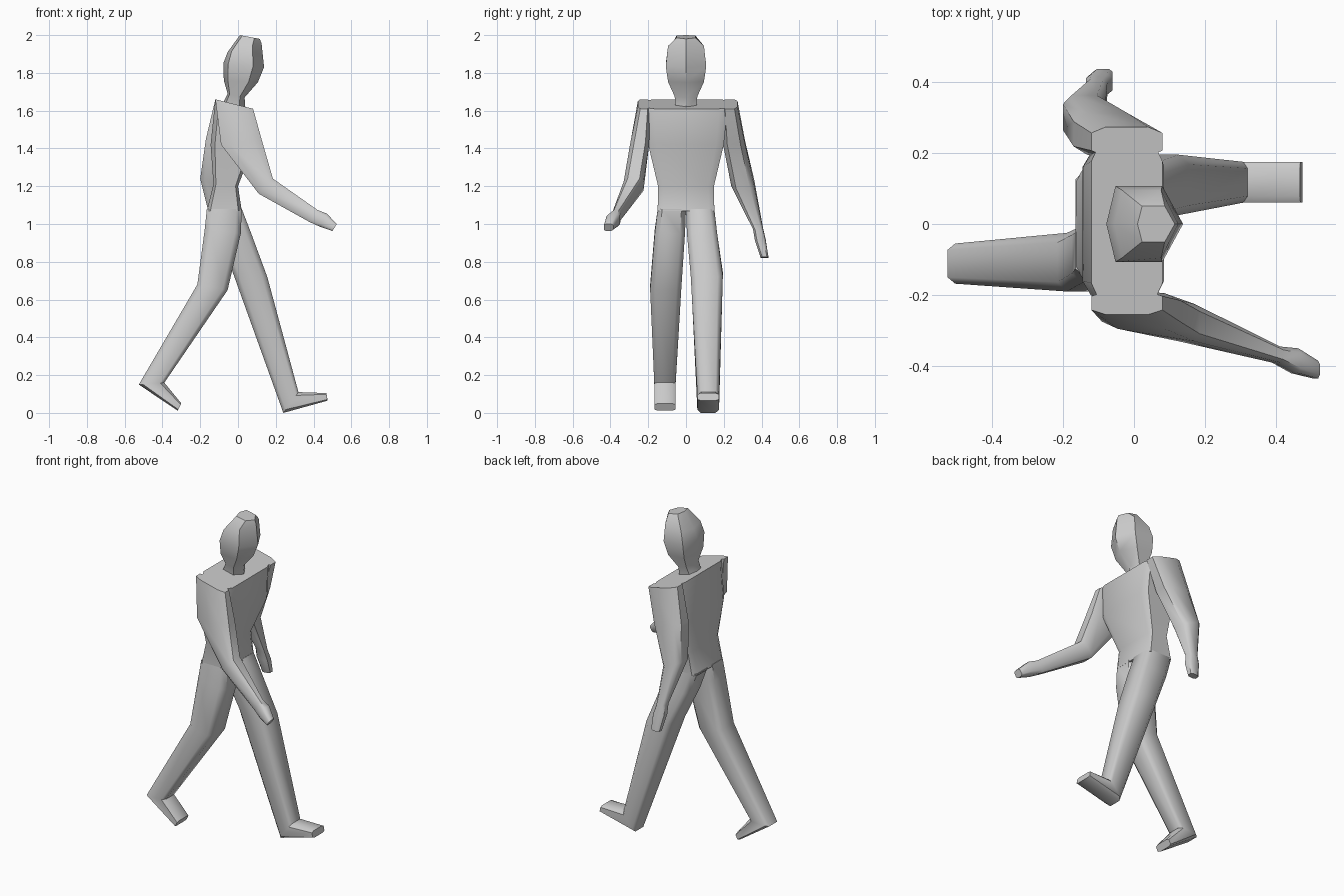
import bpy, bmesh

# octagon (corner-cut rectangle) and hexagon cross-sections: u = back to front, v = across
def octagon(c):
    return [(c, 0), (1 - c, 0), (1, c), (1, 1 - c), (1 - c, 1), (c, 1), (0, 1 - c), (0, c)]

HEXAGON = [(0.12, 0), (0.73, 0), (1, 0.5), (0.73, 1), (0.12, 1), (0, 0.5)]

# each station: back x, back z, front x, front z, y min, y max
def loft(name, stations, section, angle=50):
    bm = bmesh.new()
    rings = []
    for bx, bz, fx, fz, y0, y1 in stations:
        rings.append([bm.verts.new((bx + (fx - bx) * u, y0 + (y1 - y0) * v, bz + (fz - bz) * u))
                      for u, v in section])
    n = len(section)
    for a, b in zip(rings, rings[1:]):
        for i in range(n):
            j = (i + 1) % n
            bm.faces.new((a[i], a[j], b[j], b[i]))
    bm.faces.new(rings[0])
    bm.faces.new(rings[-1])
    bmesh.ops.recalc_face_normals(bm, faces=bm.faces)
    mesh = bpy.data.meshes.new(name)
    bm.to_mesh(mesh)
    bm.free()
    ob = bpy.data.objects.new(name, mesh)
    bpy.context.collection.objects.link(ob)
    bpy.ops.object.select_all(action='DESELECT')
    ob.select_set(True)
    bpy.context.view_layer.objects.active = ob
    bpy.ops.object.shade_smooth_by_angle(angle=angle * 3.14159 / 180)
    return ob

# torso with sloping shoulder plate
loft("torso", [
    (-0.12, 1.66, 0.08, 1.61, -0.21, 0.22),
    (-0.145, 1.42, 0.085, 1.42, -0.2, 0.2),
    (-0.13, 1.21, 0.0, 1.20, -0.148, 0.148),
    (-0.165, 1.07, 0.02, 1.07, -0.15, 0.15)], octagon(0.1))

# head and neck
loft("head", [
    (-0.09, 1.62, 0.04, 1.60, -0.055, 0.055),
    (-0.055, 1.69, 0.035, 1.67, -0.06, 0.06),
    (-0.075, 1.76, 0.105, 1.75, -0.095, 0.095),
    (-0.078, 1.85, 0.138, 1.83, -0.107, 0.107),
    (-0.055, 1.91, 0.125, 1.955, -0.095, 0.095),
    (0.01, 2.0, 0.115, 1.98, -0.05, 0.05)], HEXAGON)

# trailing leg with foot pushed off on its toes
loft("trailing_leg", [
    (-0.165, 1.08, 0.02, 1.08, -0.15, 0.0),
    (-0.175, 0.98, 0.015, 0.95, -0.165, -0.005),
    (-0.215, 0.68, -0.055, 0.65, -0.19, -0.025),
    (-0.525, 0.15, -0.39, 0.16, -0.168, -0.055),
    (-0.32, 0.012, -0.30, 0.05, -0.168, -0.055)], octagon(0.16))

# leading leg with heel on the floor
loft("leading_leg", [
    (-0.165, 1.08, 0.02, 1.08, 0.0, 0.15),
    (-0.12, 0.95, 0.07, 0.95, 0.005, 0.165),
    (-0.03, 0.75, 0.155, 0.72, 0.025, 0.195),
    (0.24, 0.0, 0.32, 0.11, 0.06, 0.175),
    (0.475, 0.065, 0.467, 0.105, 0.06, 0.175)], octagon(0.16))

# arm swung forward, elbow bent
loft("forward_arm", [
    (-0.12, 1.66, 0.08, 1.61, -0.255, -0.19),
    (-0.09, 1.42, 0.13, 1.43, -0.295, -0.195),
    (0.11, 1.16, 0.185, 1.24, -0.33, -0.225),
    (0.38, 1.01, 0.42, 1.075, -0.39, -0.345),
    (0.435, 0.985, 0.47, 1.055, -0.42, -0.35),
    (0.50, 0.963, 0.523, 1.0, -0.435, -0.385)], octagon(0.2))

# arm swung back
loft("backward_arm", [
    (-0.12, 1.66, 0.08, 1.61, 0.19, 0.273),
    (-0.17, 1.45, 0.02, 1.42, 0.195, 0.312),
    (-0.2, 1.24, -0.08, 1.19, 0.24, 0.362),
    (-0.135, 0.98, -0.075, 0.97, 0.355, 0.408),
    (-0.135, 0.92, -0.06, 0.91, 0.365, 0.422),
    (-0.115, 0.82, -0.06, 0.825, 0.395, 0.437)], octagon(0.2))
